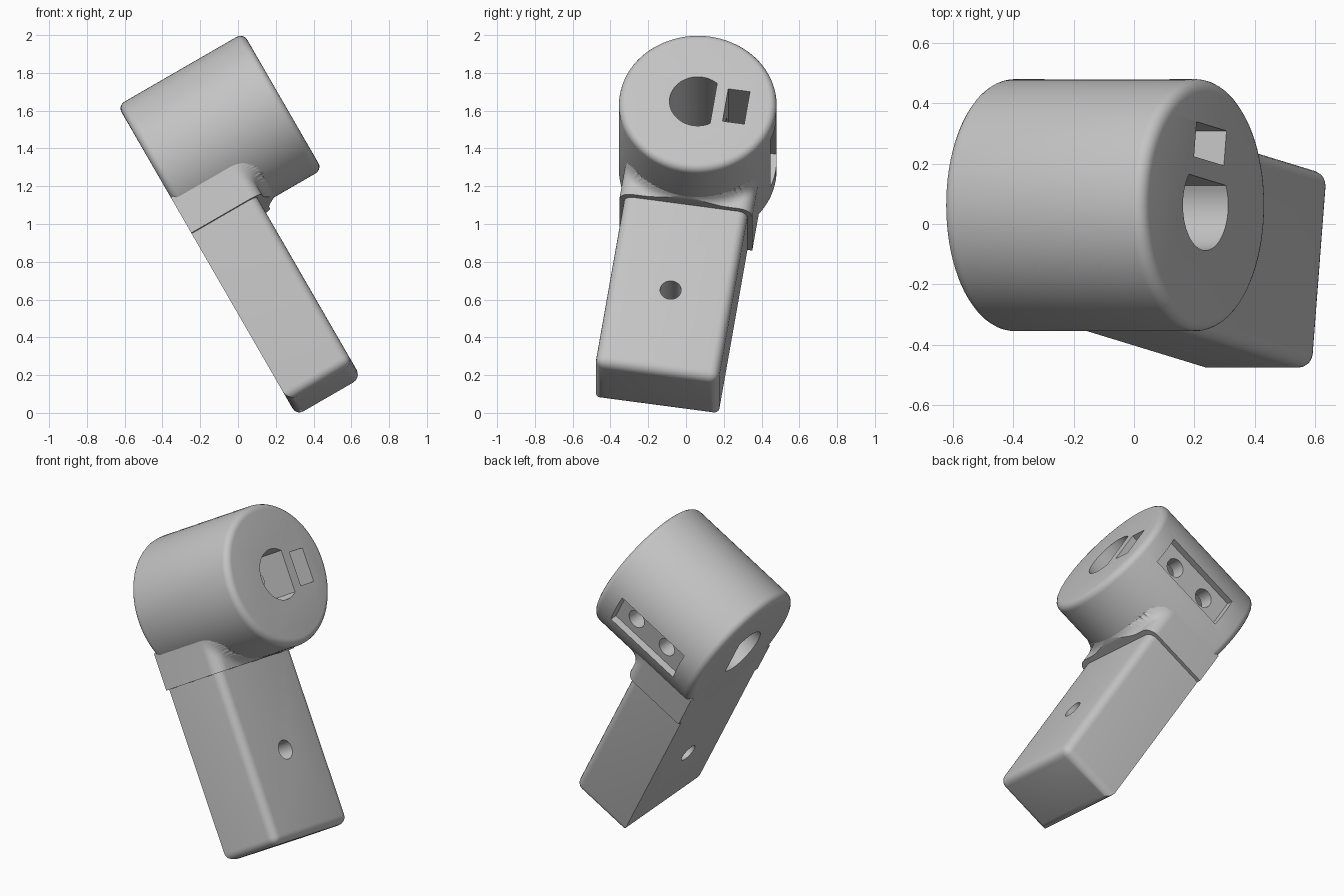
import bpy, bmesh
from math import radians, sin, cos, pi, sqrt
from mathutils import Matrix

if "Cube" in bpy.data.objects:
    bpy.data.objects.remove(bpy.data.objects["Cube"])

# Local frame: x along the barrel axis, -z down the handle
FRAME = (Matrix.Translation((-0.655, 0.0625, 1.1345))
         @ Matrix.Rotation(radians(-30), 4, 'Y')
         @ Matrix.Rotation(radians(-8.7), 4, 'X'))
REAR, FRONT, RADIUS = 0.262, 1.03, 0.4175

grey = bpy.data.materials.new("plain grey")
grey.use_nodes = True
colour = (0.55, 0.55, 0.55, 1)
grey.diffuse_color = colour
grey.node_tree.nodes["Principled BSDF"].inputs["Base Color"].default_value = colour


def finish(name, bm):
    mesh = bpy.data.meshes.new(name)
    bm.to_mesh(mesh)
    bm.free()
    mesh.materials.append(grey)
    obj = bpy.data.objects.new(name, mesh)
    bpy.context.collection.objects.link(obj)
    obj.matrix_world = FRAME
    return obj


def loft(sections):
    """Closed solid through rings of matching points."""
    bm = bmesh.new()
    rings = [[bm.verts.new(p) for p in s] for s in sections]
    n = len(rings[0])
    for a, b in zip(rings, rings[1:]):
        for i in range(n):
            j = (i + 1) % n
            bm.faces.new((a[i], a[j], b[j], b[i]))
    bm.faces.new(rings[0])
    bm.faces.new(rings[-1])
    bmesh.ops.recalc_face_normals(bm, faces=bm.faces)
    return bm


def prism(profile, x0, x1):
    return loft([[(x, y, z) for y, z in profile] for x in (x0, x1)])


def circle(r, z=0, n=32, x=0):
    return [(x + r * cos(2 * pi * i / n), z + r * sin(2 * pi * i / n)) for i in range(n)]


def rect(y0, y1, z0, z1):
    return [(y0, z0), (y1, z0), (y1, z1), (y0, z1)]


def bevel(bm, edges, width):
    bmesh.ops.bevel(bm, geom=edges, offset=width, segments=5, profile=0.5, affect='EDGES')


def cut(obj, bm):
    cutter = finish("cutter", bm)
    cutter.hide_render = True
    mod = obj.modifiers.new("cut", 'BOOLEAN')
    mod.operation, mod.solver, mod.object = 'DIFFERENCE', 'EXACT', cutter
    bpy.context.view_layer.update()
    bpy.context.view_layer.objects.active = obj
    bpy.ops.object.modifier_apply(modifier=mod.name)
    bpy.data.objects.remove(cutter)


# Barrel housing with rounded rims
bm = prism(circle(RADIUS, n=80), REAR, FRONT)
bevel(bm, [e for e in bm.edges if abs(e.verts[0].co.x - e.verts[1].co.x) < 0.01], 0.04)
housing = finish("barrel_housing", bm)

# D-shaped through bore and the slot beside its flat
half = 0.97
bore = [(0.15 * cos(a), 0.15 * sin(a)) for a in
        [half + (2 * pi - 2 * half) * i / 40 for i in range(41)]]
cut(housing, prism(bore, 0, 1.3))
cut(housing, prism(rect(0.148, 0.264, -0.1, 0.1), 0.4, 1.3))

# Side pocket with two screw holes reaching the bore
cut(housing, prism(rect(0.36, 0.6, -0.1, 0.1), 0.405, 0.9))
for x in (0.54, 0.78):
    cut(housing, loft([[(px, y, pz) for px, pz in circle(0.055, x=x)] for y in (0.05, 0.6)]))

# Handle: rounded at the bottom and along the front
bm = prism(rect(-0.33, 0.33, -1.45, -0.3), REAR, 0.658)
soft = []
for e in bm.edges:
    mid = (e.verts[0].co + e.verts[1].co) / 2
    if mid.z < -1.4 or (mid.x > 0.6 and mid.z < -0.5):
        soft.append(e)
bevel(bm, soft, 0.05)
handle = finish("handle", bm)
cut(handle, prism(circle(0.056, z=-0.95), 0, 1.0))


# Collar around the handle, filleted into the barrel
def collar_section(depth):
    width, front, r, fillet = 0.356, 0.688, 0.07, 0.07
    edge = [(width, REAR)]
    edge += [(width - r + r * cos(a), front - r + r * sin(a))
             for a in [i * pi / 16 for i in range(9)]]
    edge += [((width - r) * (1 - i / 12), front) for i in range(1, 12)]
    outline = edge + [(0, front)] + [(-y, x) for y, x in reversed(edge)]
    ring = []
    for y, x in outline:
        gap = depth - sqrt(RADIUS ** 2 - y ** 2) + 0.003
        t = min(max(fillet - gap, 0), fillet)
        weight = min(max((x - front + r) / r, 0), 1)
        flare = fillet - sqrt(fillet ** 2 - t ** 2)
        ring.append((x + weight * flare, y, -depth))
    return ring


collar = finish("collar", loft([collar_section(0.2 + 0.22 * i / 60) for i in range(61)]))

# Smooth shading with sharp edges kept
for obj in (housing, handle, collar):
    bpy.ops.object.select_all(action='DESELECT')
    obj.select_set(True)
    bpy.context.view_layer.objects.active = obj
    bpy.ops.object.shade_smooth_by_angle(angle=radians(30))
